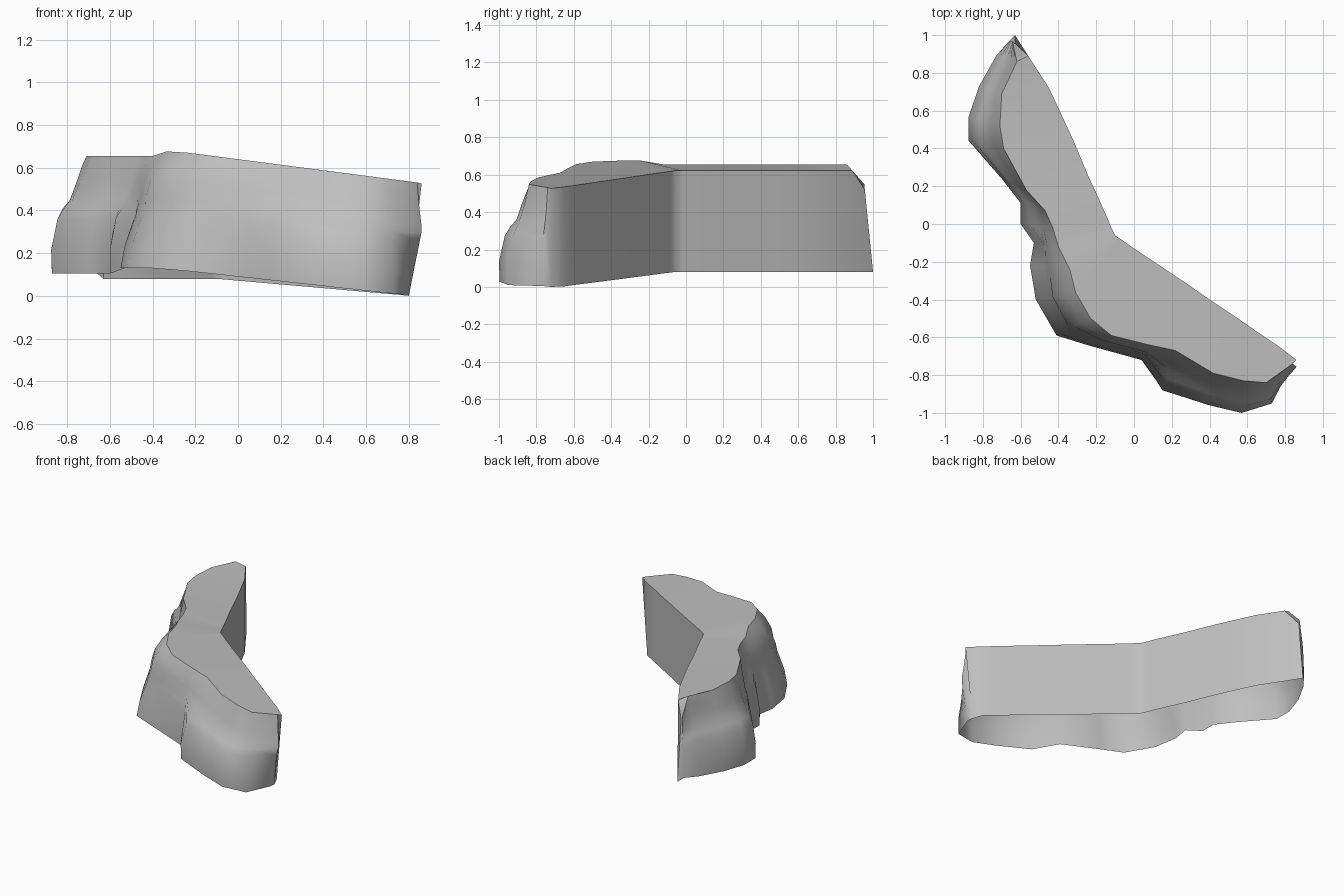
import bpy
import bmesh
import math
import random
from mathutils import Vector

random.seed(4)

cube = bpy.data.objects.get("Cube")
if cube:
    bpy.data.objects.remove(cube, do_unlink=True)


def make_material(name, colour):
    mat = bpy.data.materials.new(name)
    mat.use_nodes = True
    mat.diffuse_color = colour
    mat.node_tree.nodes["Principled BSDF"].inputs["Base Color"].default_value = colour
    return mat


# Plan of the cliff, one line per cross-section: back wall, top rim, widest bulge
left_arm = [
    ((-.63, 1), (-.64, .97), (-.66, .97)),
    ((-.56, .89), (-.62, .86), (-.73, .89)),
    ((-.45, .72), (-.7, .69), (-.82, .73)),
    ((-.38, .57), (-.71, .52), (-.875, .57)),
    ((-.32, .44), (-.69, .4), (-.875, .44)),
    ((-.24, .25), (-.57, .18), (-.7, .24)),
    ((-.18, .12), (-.47, .07), (-.6, .11)),
    ((-.14, .03), (-.43, -.02), (-.6, 0)),
]
corner = [
    ((-.12, -.02), (-.4, -.12), (-.53, -.1)),
    ((-.1, -.06), (-.34, -.24), (-.55, -.22)),
    ((-.07, -.08), (-.31, -.36), (-.52, -.4)),
    ((0, -.13), (-.23, -.5), (-.41, -.59)),
    ((.15, -.23), (-.12, -.59), (-.25, -.64)),
    ((.3, -.33), (.08, -.64), (.04, -.72)),
]
right_arm = [
    ((.4, -.4), (.22, -.67), (.15, -.88)),
    ((.55, -.5), (.42, -.79), (.4, -.96)),
    ((.68, -.59), (.58, -.83), (.57, -1)),
    ((.77, -.65), (.7, -.84), (.73, -.95)),
    ((.86, -.72), (.84, -.74), (.88, -.77)),
]

# Rock face from rim to foot: height fractions, and reach towards the bulge
heights = [1, .9, .76, .62, .55, .46, .2, 0]
ledged_face = [0, .12, .28, .46, .66, .82, 1, .98]
sloping_face = [0, .25, .48, .55, .6, .67, .9, 1]


def rim_height(x, y):
    crest = .655 if y > -.2 else .675
    return min(crest, .64 - .13 * x, .52 + (1 - y))


def foot_height(x, y):
    if y > -.05:
        return .105
    return min(.13, max(.005, .09 - .11 * x))


def wall_top(x, y):
    return min(.622 - .1 * max(0, x + .1), .52 + (1 - y))


def wall_base(x):
    return max(0, .08 - .088 * max(0, x + .1))


def lean(x, y, z):
    """Slope both ends of the wall a little."""
    return min(x, .8 + .2 * z), min(y, 1.008 - .1 * z), z


def section_points(section, face, roughness):
    """Open strip: up the flat back wall, over the top, down the rock face."""
    back, rim, bulge = (Vector(p) for p in section)
    high, low = rim_height(*rim), foot_height(*bulge)
    points = [lean(*back, wall_base(back.x)), lean(*back, wall_top(*back))]
    for height, reach in zip(heights, face):
        if 0 < reach < .95:
            reach += random.uniform(-roughness, roughness)
        spot = rim.lerp(bulge, reach)
        points.append(lean(*spot, low + (high - low) * height))
    return points


# Loft the cross-sections into a shell that is open underneath
bm = bmesh.new()
strips = []
for group, face in ((left_arm, ledged_face), (corner, sloping_face),
                    (right_arm, ledged_face)):
    for section in group:
        points = section_points(section, face, .03)
        strips.append([bm.verts.new(p) for p in points])

for a, b in zip(strips, strips[1:]):
    for j in range(len(a) - 1):
        bm.faces.new((a[j], b[j], b[j + 1], a[j + 1]))
bm.faces.new(strips[0])
bm.faces.new(list(reversed(strips[-1])))
bmesh.ops.recalc_face_normals(bm, faces=bm.faces)

mesh = bpy.data.meshes.new("cliff_wall")
bm.to_mesh(mesh)
bm.free()
cliff = bpy.data.objects.new("cliff_wall", mesh)
bpy.context.collection.objects.link(cliff)
mesh.materials.append(make_material("stone_grey", (.52, .52, .52, 1)))

# Soft rock face with crisp wall edges
bpy.ops.object.select_all(action="DESELECT")
cliff.select_set(True)
bpy.context.view_layer.objects.active = cliff
bpy.ops.object.shade_smooth_by_angle(angle=math.radians(50))
